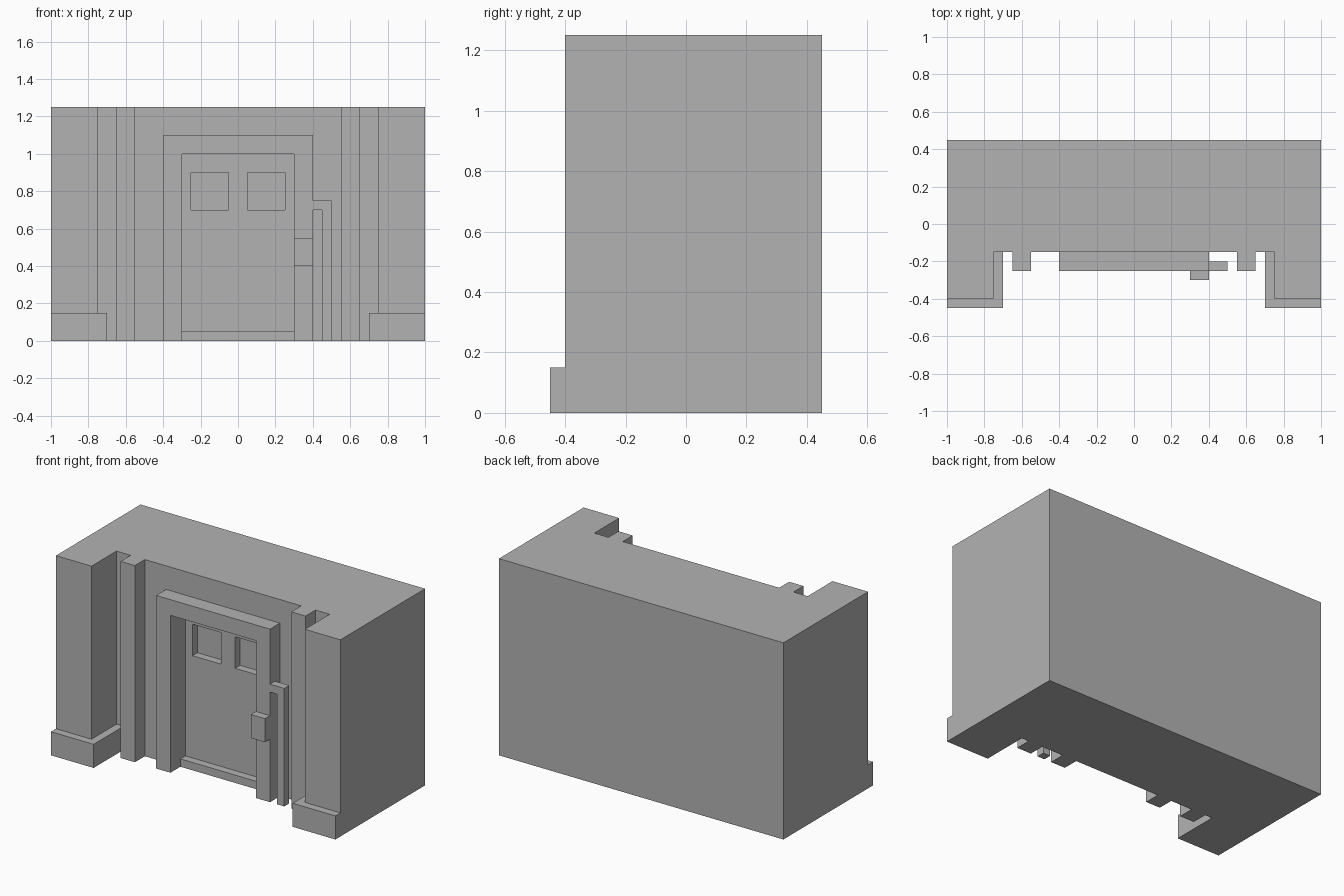
import bpy
import bmesh
from mathutils import Vector

default = bpy.data.objects.get("Cube")
if default:
    bpy.data.objects.remove(default, do_unlink=True)

# One plain grey for the whole model
GREY = (0.45, 0.45, 0.45, 1.0)
grey = bpy.data.materials.new("plain grey")
grey.use_nodes = True
grey.diffuse_color = GREY
grey.node_tree.nodes["Principled BSDF"].inputs["Base Color"].default_value = GREY


def extrude(name, points, start, end, axis):
    """Extrude an outline along z (points are x, y) or along y (points are x, z)."""
    def place(a, b):
        return (a, b, start) if axis == "z" else (a, start, b)
    shift = Vector((0, 0, end - start) if axis == "z" else (0, end - start, 0))
    bm = bmesh.new()
    face = bm.faces.new([bm.verts.new(place(a, b)) for a, b in points])
    made = bmesh.ops.extrude_face_region(bm, geom=[face])["geom"]
    verts = [v for v in made if isinstance(v, bmesh.types.BMVert)]
    bmesh.ops.translate(bm, verts=verts, vec=shift)
    bmesh.ops.recalc_face_normals(bm, faces=bm.faces)
    mesh = bpy.data.meshes.new(name)
    bm.to_mesh(mesh)
    bm.free()
    mesh.materials.append(grey)
    obj = bpy.data.objects.new(name, mesh)
    bpy.context.collection.objects.link(obj)
    return obj


def rect(x0, x1, z0, z1):
    return [(x0, z0), (x1, z0), (x1, z1), (x0, z1)]


def mirrored(points):
    return [(-x, y) for x, y in reversed(points)]


def cut(target, name, outline, front, back):
    cutter = extrude(name, outline, front, back, "y")
    cutter.hide_render = True
    cutter.hide_set(True)
    cutter.display_type = "WIRE"
    mod = target.modifiers.new(name, "BOOLEAN")
    mod.operation = "DIFFERENCE"
    mod.solver = "EXACT"
    mod.object = cutter
    bpy.context.view_layer.update()
    # Bake the cut so that the helper can go
    depsgraph = bpy.context.evaluated_depsgraph_get()
    baked = bpy.data.meshes.new_from_object(target.evaluated_get(depsgraph))
    target.modifiers.clear()
    target.data = baked
    bpy.data.objects.remove(cutter, do_unlink=True)


WALL = -0.15   # wall face
TRIM = -0.25   # face of the door frame and pilasters
HEIGHT = 1.25

# Wall with its thick end piers and narrow pilasters, as one plan outline
half_front = [(0.55, WALL), (0.55, TRIM), (0.65, TRIM), (0.65, WALL),
              (0.75, WALL), (0.75, -0.4), (1, -0.4), (1, 0.45)]
wall = extrude("wall", half_front + mirrored(half_front), 0, HEIGHT, "z")

# Door recess above a low sill, and two window recesses in the door
cut(wall, "door_recess", rect(-0.3, 0.3, 0.05, 1.0), -0.3, -0.1)
for side, x in (("right", -0.25), ("left", 0.05)):
    cut(wall, side + "_window_recess", rect(x, x + 0.2, 0.7, 0.9), -0.3, -0.05)

# Plinths wrapped around the foot of each pier
plinth = [(0.7, -0.45), (1, -0.45), (1, -0.4), (0.75, -0.4), (0.75, WALL), (0.7, WALL)]
extrude("left_plinth", plinth, 0, 0.15, "z")
extrude("right_plinth", mirrored(plinth), 0, 0.15, "z")

# Door frame
half_frame = [(0.3, 1.0), (0.3, 0), (0.4, 0), (0.4, 1.1)]
extrude("door_frame", half_frame + mirrored(half_frame), TRIM, WALL, "y")

# Lock box on the frame, and the bent pipe beside it
extrude("lock_box", rect(0.3, 0.4, 0.4, 0.55), -0.3, TRIM, "y")
pipe = [(0.4, 0.7), (0.45, 0.7), (0.45, 0), (0.5, 0), (0.5, 0.75), (0.4, 0.75)]
extrude("pipe", pipe, TRIM, -0.2, "y")
